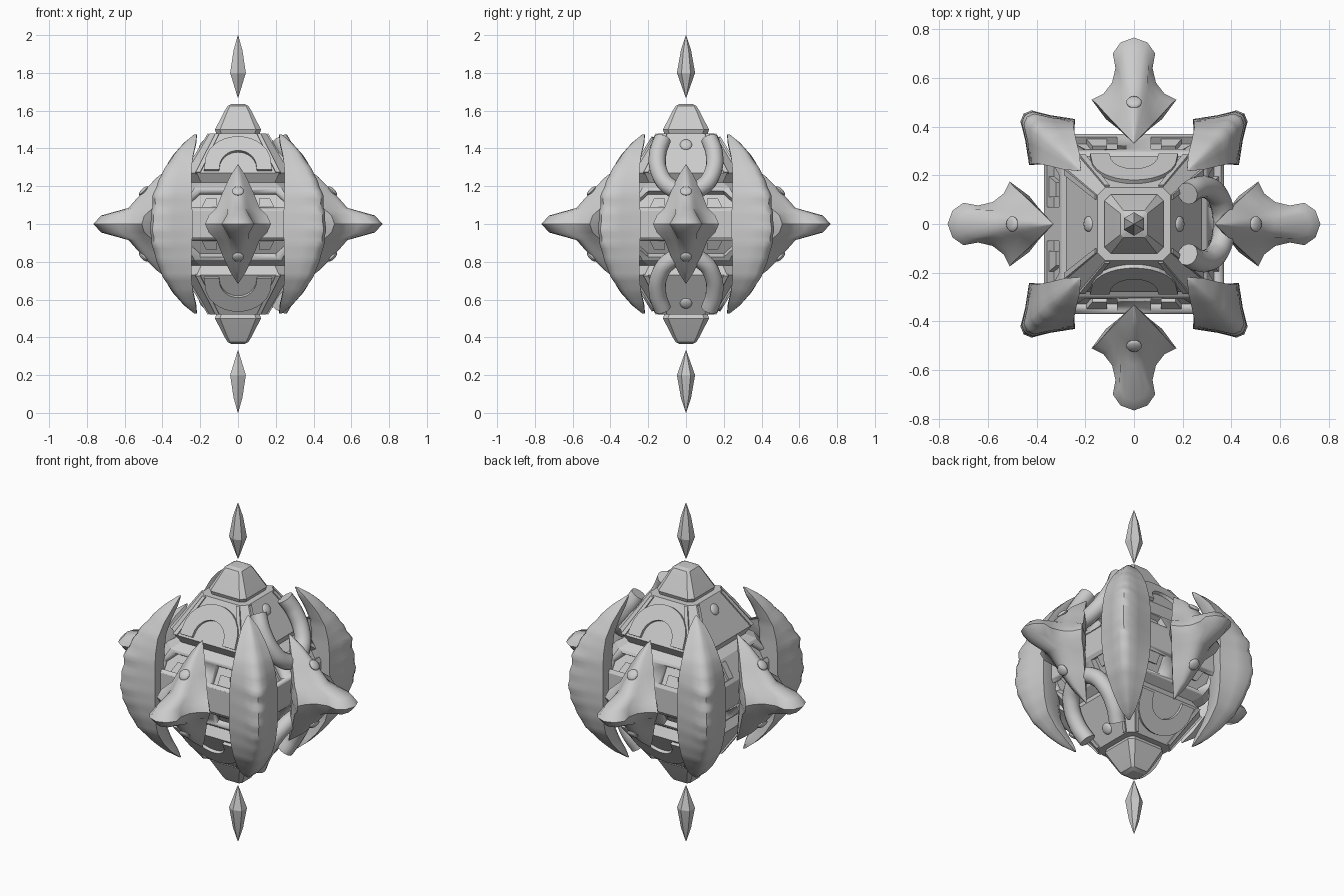
import bpy, bmesh
from math import pi, cos, sin, radians
from mathutils import Vector, Matrix, noise

MID = 1.0  # height of the mirror plane

old = bpy.data.objects.get("Cube")
if old:
    bpy.data.objects.remove(old, do_unlink=True)


def finish(name, bm, angle=35):
    """Turn a bmesh into a shaded object."""
    bmesh.ops.remove_doubles(bm, verts=bm.verts, dist=1e-5)
    bmesh.ops.recalc_face_normals(bm, faces=bm.faces)
    me = bpy.data.meshes.new(name)
    bm.to_mesh(me)
    bm.free()
    ob = bpy.data.objects.new(name, me)
    bpy.context.collection.objects.link(ob)
    bpy.ops.object.select_all(action='DESELECT')
    ob.select_set(True)
    bpy.context.view_layer.objects.active = ob
    bpy.ops.object.shade_smooth_by_angle(angle=radians(angle))
    return ob


def loft(bm, rings):
    """Skin a stack of equal-length rings and close both ends."""
    loops = [[bm.verts.new(p) for p in ring] for ring in rings]
    n = len(loops[0])
    for a, b in zip(loops, loops[1:]):
        for i in range(n):
            j = (i + 1) % n
            bm.faces.new((a[i], a[j], b[j], b[i]))
    bm.faces.new(loops[0])
    bm.faces.new(loops[-1])


def mirrored(half):
    """Complete an outline of (radius, width) pairs about the radius axis."""
    return half + [(r, -w) for r, w in half[-2:0:-1]]


def copy_around(ob, start=0):
    """Place four linked copies around the vertical axis."""
    name = ob.name
    for k, side in enumerate(("left", "back", "right", "front")):
        dup = ob if k == 0 else ob.copy()
        if k:
            bpy.context.collection.objects.link(dup)
        dup.name = name + "_" + side
        dup.matrix_world = Matrix.Rotation(start + k * pi / 2, 4, 'Z')


def roof(z):
    return 0.28 - (z - 0.27) * 0.62


def shoulder(z):
    return 0.37 - (z - 0.07) * 0.6


def slab(bm, pts, half, low, high, turn, flip):
    """Extrude an outline (u, z) lying on a sloped side of the body."""
    rot = Matrix.Rotation(turn, 3, 'Z')
    nrm = Vector((1, 0, half(0) - half(1))).normalized()
    rings = []
    for d in (low, high):
        ring = []
        for u, z in pts:
            p = rot @ (Vector((half(z), u, z)) + nrm * d)
            ring.append((p.x, p.y, MID + flip * p.z))
        rings.append(ring)
    loft(bm, rings)


def rivet(bm, pos, normal, size):
    """Low domed stud facing along the normal."""
    turn = Vector(normal).to_track_quat('Z', 'Y').to_matrix().to_4x4()
    flat = Matrix.Diagonal((1, 1, 0.4, 1))
    bmesh.ops.create_uvsphere(bm, u_segments=16, v_segments=8, radius=size,
                              matrix=Matrix.Translation(pos) @ turn @ flat)


# Core body: chamfered square rings, same above and below
profile = [(0.07, 0.37), (0.19, 0.298), (0.22, 0.25), (0.27, 0.28),
           (0.48, 0.15), (0.48, 0.115), (0.5, 0.122), (0.6, 0.07),
           (0.625, 0.055), (0.635, 0.035)]
profile = [(-z, h) for z, h in reversed(profile)] + profile


def chamfered(h, z):
    c = h * 0.78
    return [(x, y, MID + z) for x, y in
            ((h, -c), (h, c), (c, h), (-c, h), (-h, c), (-h, -c), (-c, -h), (c, -h))]


bm = bmesh.new()
loft(bm, [chamfered(h, z) for z, h in profile])
core = finish("core_body", bm, 20)

# Windows cut into the sloped shoulders
bm = bmesh.new()
for k in range(4):
    for flip in (1, -1):
        for s in (1, -1):
            window = [(s * 0.07, 0.09), (s * 0.25, 0.09), (s * 0.25, 0.13),
                      (s * 0.2, 0.175), (s * 0.07, 0.175)]
            slab(bm, window, shoulder, -0.035, 0.05, k * pi / 2, flip)
cutter = finish("window_cutter", bm)
cutter.hide_render = True
cut = core.modifiers.new("windows", 'BOOLEAN')
cut.object = cutter
cut.solver = 'EXACT'
bpy.context.view_layer.objects.active = core
bpy.ops.object.modifier_apply(modifier=cut.name)
bpy.data.objects.remove(cutter, do_unlink=True)

# Blocks set in the windows
bm = bmesh.new()
for k in range(4):
    for flip in (1, -1):
        for s in (1, -1):
            block = [(s * 0.11, 0.08), (s * 0.2, 0.08), (s * 0.17, 0.14), (s * 0.11, 0.14)]
            slab(bm, block, shoulder, -0.04, -0.01, k * pi / 2, flip)
finish("window_blocks", bm)


def arc(w, top, power, steps=14):
    """Half-oval outline standing on the lower edge of the roof."""
    return [(w * cos(a) * (1 - 0.12 * sin(a)), 0.28 + (top - 0.28) * sin(a) ** power)
            for a in (pi * i / steps for i in range(steps + 1))]


# Roof trim: corner bars on all sides, arches front and back, studs at the sides
trim, arches, rivets = bmesh.new(), bmesh.new(), bmesh.new()
outer, inner = arc(0.18, 0.455, 0.65), arc(0.1, 0.38, 0.7)
for k in range(4):
    turn = k * pi / 2
    for flip in (1, -1):
        for s in (1, -1):
            bar = [(s * 0.225, 0.27), (s * 0.2, 0.27), (s * 0.1, 0.475), (s * 0.12, 0.475)]
            slab(trim, bar, roof, -0.01, 0.008, turn, flip)
        if k % 2:
            for i in range(len(outer) - 1):
                quad = [outer[i], outer[i + 1], inner[i + 1], inner[i]]
                slab(arches, quad, roof, -0.01, 0.018, turn, flip)
        else:
            rot = Matrix.Rotation(turn, 3, 'Z')
            p = rot @ Vector((roof(0.42), 0, flip * 0.42))
            rivet(rivets, p + Vector((0, 0, MID)), rot @ Vector((1, 0, flip * 0.62)), 0.032)
finish("roof_corner_trim", trim)
finish("roof_arches", arches)
finish("roof_rivets", rivets)

# Claws: stacked plan outlines, from flared tail to upright points
tail = [(.34, 0), (.43, .115), (.51, .174), (.535, .125), (.58, .09),
        (.64, .076), (.7, .087), (.745, .055), (.765, 0)]
tail_top = [(.345, 0), (.43, .1), (.495, .155), (.52, .11), (.57, .075),
            (.62, .06), (.67, .06), (.71, .04), (.725, 0)]
base = [(.345, 0), (.4, .075), (.45, .115), (.49, .09), (.52, .07),
        (.54, .055), (.56, .04), (.575, .02), (.58, 0)]


def shrink(half, f):
    return [(0.33 + (r - 0.33) * f, w * f) for r, w in half]


layers = [(0, tail), (0.045, tail_top), (0.085, base), (0.17, shrink(base, 0.7)),
          (0.25, shrink(base, 0.38)), (0.315, shrink(base, 0.02))]
layers = [(-z, o) for z, o in layers[:0:-1]] + layers
bm = bmesh.new()
loft(bm, [[(r, w, MID + z) for r, w in mirrored(o)] for z, o in layers])
for s in (1, -1):
    rivet(bm, (0.5, 0, MID + s * 0.175), (0.7, 0, s * 0.7), 0.032)
copy_around(finish("claw", bm, 40))

# Corner fins: tall crescents with a lumpy outer ridge
stations = [(0, .4, .475, .635, .134), (.1, .4, .475, .63, .132), (.2, .4, .47, .59, .122),
            (.28, .39, .455, .545, .105), (.36, .36, .415, .475, .078),
            (.43, .325, .36, .395, .045), (.475, .31, .317, .325, .008)]


def station(z):
    for a, b in zip(stations, stations[1:]):
        if z <= b[0]:
            t = (z - a[0]) / (b[0] - a[0])
            return [p + (q - p) * t for p, q in zip(a, b)][1:]
    return stations[-1][1:]


bm = bmesh.new()
rings = []
steps = 44
for i in range(steps + 1):
    z = stations[-1][0] * (2 * i / steps - 1)
    rin, rmid, rout, w = station(abs(z))
    rout += 0.02 * noise.noise(Vector((0, 3, z * 16))) * w / 0.1
    body = rout - rmid
    half = [(rin, 0), (rin + 0.1 * (rmid - rin), w * 0.4), (rmid, w),
            (rmid + body * 0.5, w * 0.55), (rmid + body * 0.92, w * 0.24), (rout, 0)]
    rings.append([(r, v, MID + z) for r, v in mirrored(half)])
loft(bm, rings)
copy_around(finish("corner_fin", bm, 40), pi / 4)

# Curved hooks on the left side, above and below
path = [(.22, .125, .45), (.265, .15, .37), (.32, .14, .27), (.355, .09, .2), (.37, 0, .17)]
path += [(x, -y, z) for x, y, z in path[-2::-1]]
for flip, label in ((1, "upper"), (-1, "lower")):
    cu = bpy.data.curves.new(label + "_hook", 'CURVE')
    cu.dimensions = '3D'
    cu.bevel_depth = 0.046
    cu.bevel_resolution = 4
    cu.use_fill_caps = True
    sp = cu.splines.new('BEZIER')
    sp.bezier_points.add(len(path) - 1)
    for bp, (x, y, z) in zip(sp.bezier_points, path):
        bp.co = (x, y, MID + flip * z)
        bp.handle_left_type = bp.handle_right_type = 'AUTO'
    ob = bpy.data.objects.new(label + "_hook", cu)
    bpy.context.collection.objects.link(ob)

# Floating crystals above and below
for flip, label in ((1, "top"), (-1, "bottom")):
    bm = bmesh.new()
    shape = [(0.67, 0.002), (0.8, 0.048), (0.92, 0.027), (1.0, 0.001)]
    loft(bm, [[(r * cos(a), r * sin(a), MID + flip * z)
               for a in (i * pi / 3 + pi / 2 for i in range(6))] for z, r in shape])
    finish(label + "_crystal", bm, 20)
